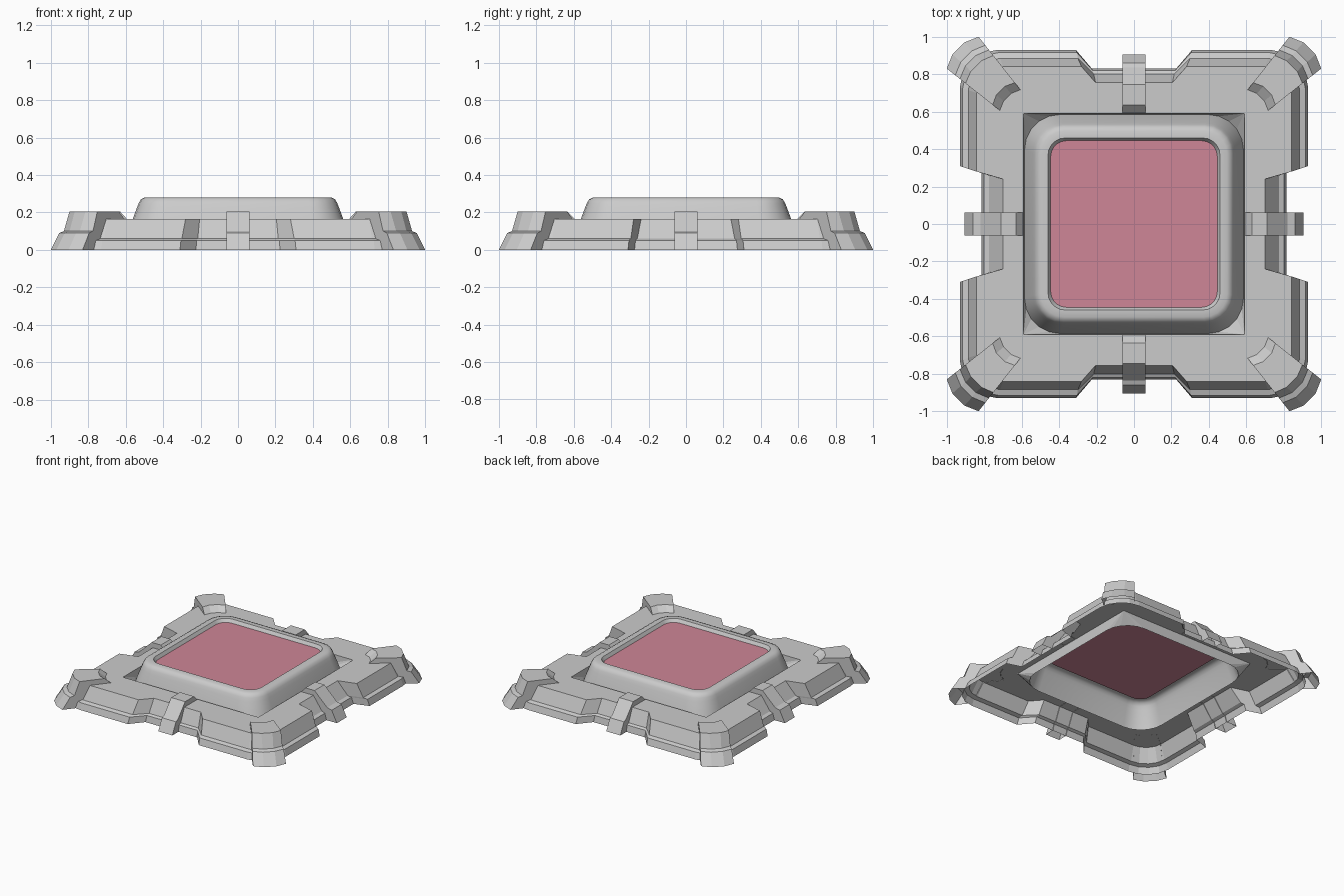
import bpy, bmesh, math

if "Cube" in bpy.data.objects:
    bpy.data.objects.remove(bpy.data.objects["Cube"])


def quarter_part(name, loops, ngons=(), smooth=False):
    """Skin loops of one quadrant (+y round to +x), then mirror into all four."""
    bm = bmesh.new()
    rows = [[bm.verts.new(p) for p in lp] for lp in loops]
    for a, b in zip(rows, rows[1:]):
        for i in range(len(a) - 1):
            bm.faces.new((a[i + 1], a[i], b[i], b[i + 1]))
    for pts in ngons:
        bm.faces.new([bm.verts.new(p) for p in pts])
    bmesh.ops.remove_doubles(bm, verts=bm.verts, dist=0.0005)
    me = bpy.data.meshes.new(name)
    bm.to_mesh(me)
    bm.free()
    ob = bpy.data.objects.new(name, me)
    bpy.context.collection.objects.link(ob)
    mod = ob.modifiers.new("mirror", 'MIRROR')
    mod.use_axis = (True, True, False)
    mod.merge_threshold = 0.0005
    if smooth:
        bpy.ops.object.select_all(action='DESELECT')
        ob.select_set(True)
        bpy.context.view_layer.objects.active = ob
        bpy.ops.object.shade_smooth_by_angle(angle=math.radians(35))
    return ob


def arc(h, r, n):
    """Rounded corner points from the +y side to the +x side."""
    return [(h - r + r * math.sin(t), h - r + r * math.cos(t))
            for t in (math.pi / 2 * i / n for i in range(n + 1))]


def rounded(h, r, z, n=5):
    return [(x, y, z) for x, y in [(0, h)] + arc(h, r, n) + [(h, 0)]]


# Base skirt: notched outline at each height, open underneath
def outline(z, h, r, front, side, fo, fi, so, si):
    pts = [(0, front), (fi, front), (fo, h)] + arc(h, r, 4)
    pts += [(h, so), (side, si), (side, 0)]
    return [(x, y, z) for x, y in pts]


skirt = [
    outline(0.00, 0.93, 0.20, 0.83, 0.815, 0.31, 0.225, 0.31, 0.275),
    outline(0.05, 0.915, 0.19, 0.82, 0.80, 0.305, 0.22, 0.305, 0.27),
    outline(0.06, 0.885, 0.17, 0.80, 0.775, 0.30, 0.215, 0.295, 0.26),
    outline(0.165, 0.84, 0.14, 0.755, 0.70, 0.28, 0.205, 0.28, 0.24),
]
HOLE = 0.59
deck = skirt[-1][::-1] + [(0, HOLE, 0.165), (HOLE, HOLE, 0.165), (HOLE, 0, 0.165)]
quarter_part("base_deck", skirt, [deck])

# Corner pockets between the square deck opening and the rounded pedestal
quarter_part("deck_pocket", [rounded(HOLE, 0.004, 0.165), rounded(0.585, 0.19, 0.09)])

# Pedestal with rolled edge and a thin inner lip
pedestal = [rounded(h, r, z) for h, r, z in (
    (0.585, 0.19, 0.09), (0.562, 0.175, 0.165), (0.54, 0.16, 0.225),
    (0.53, 0.15, 0.25), (0.518, 0.14, 0.27), (0.497, 0.125, 0.28),
    (0.46, 0.095, 0.28), (0.445, 0.085, 0.255))]
quarter_part("pedestal", pedestal, smooth=True)

# Coloured panel set into the pedestal
panel_loop = rounded(0.445, 0.085, 0.255)
panel = quarter_part("top_panel", [], [panel_loop[::-1] + [(0, 0, 0.255)]])
mat = bpy.data.materials.new("pink_panel")
mat.diffuse_color = (0.62, 0.24, 0.31, 1)
mat.use_nodes = True
mat.node_tree.nodes["Principled BSDF"].inputs["Base Color"].default_value = mat.diffuse_color
panel.data.materials.append(mat)


# Corner feet: stepped profile wrapped round each diagonal corner
def side_x(y):
    return 0.605 + 0.79 * (y - 0.715)


foot_loops = []
for y, mx, my, z in ((1.0, 0.905, 0.97, 0), (0.955, 0.865, 0.925, 0.09),
                     (0.93, 0.845, 0.90, 0.10), (0.90, 0.815, 0.872, 0.205),
                     (0.755, 0.69, 0.735, 0.205), (0.715, 0.655, 0.695, 0.163)):
    x = side_x(y)
    foot_loops.append([(x, y, z), (mx, my, z), (my, mx, z), (y, x, z)])
back = [(side_x(y), y, z) for y, z in
        ((0.835, 0.163), (0.88, 0.06), (0.91, 0.05), (0.925, 0))]
cap_a = [lp[0] for lp in foot_loops] + back
cap_b = [(y, x, z) for x, y, z in cap_a]
quarter_part("corner_feet", foot_loops, [cap_a[::-1], cap_b])


# Clips bridging the notch in the middle of each side
def clip(name, profile, inner, swap):
    w = 0.061
    loops = [[(0, y, z), (w, y, z)] for y, z in profile]
    cap = [(w, y, z) for y, z in profile + inner]
    if swap:
        loops = [[(y, x, z) for x, y, z in lp][::-1] for lp in loops]
        cap = [(y, x, z) for x, y, z in cap][::-1]
    quarter_part(name, loops, [cap])


clip("front_back_clips",
     [(0.905, 0), (0.86, 0.09), (0.835, 0.10), (0.745, 0.205), (0.635, 0.205), (0.592, 0.163)],
     [(0.75, 0.163), (0.795, 0.06), (0.815, 0.05), (0.825, 0)], False)
clip("side_clips",
     [(0.905, 0), (0.86, 0.09), (0.82, 0.10), (0.71, 0.205), (0.63, 0.205), (0.592, 0.163)],
     [(0.695, 0.163), (0.77, 0.06), (0.795, 0.05), (0.81, 0)], True)
